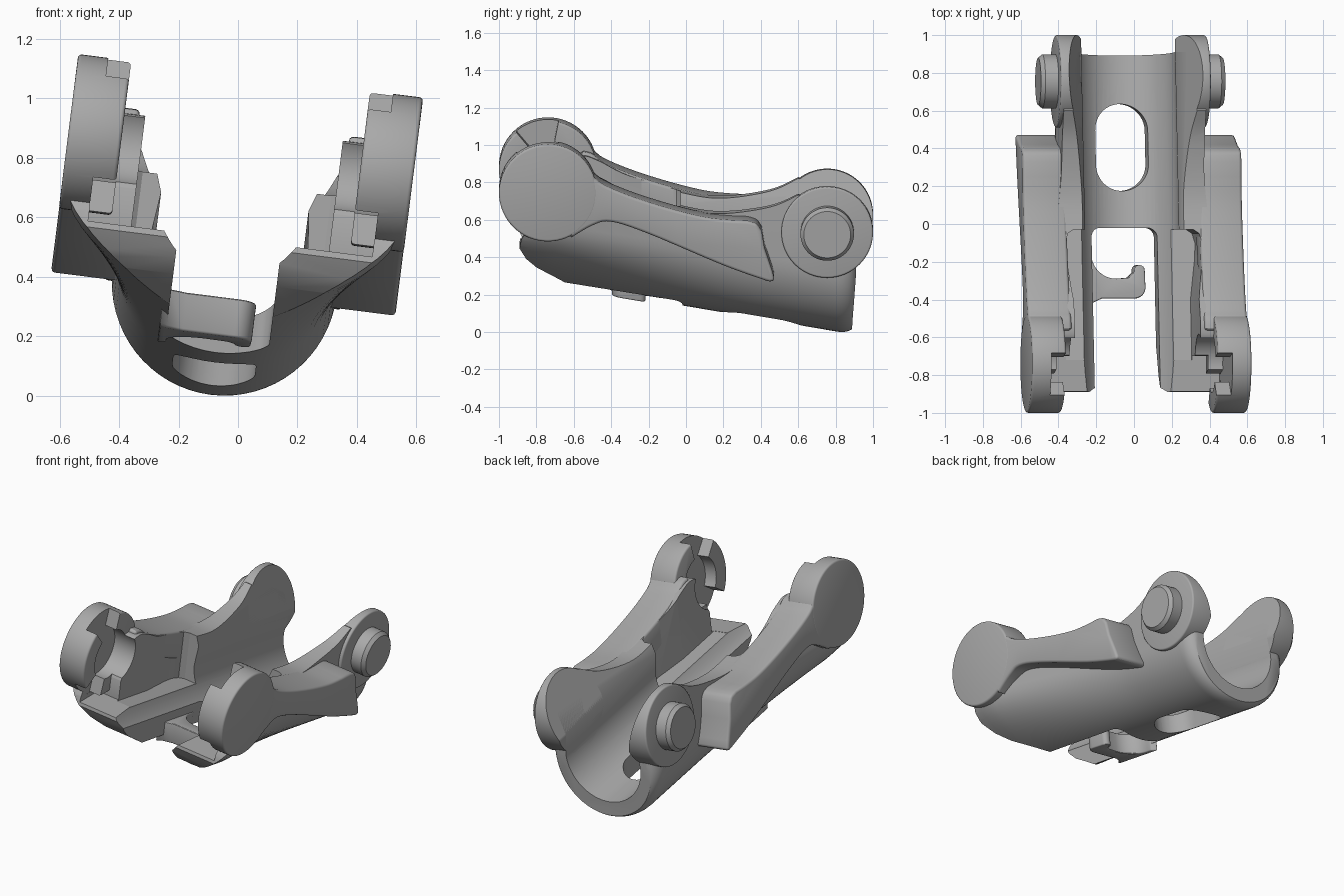
import bpy
import bmesh
from math import sin, cos, pi, radians, sqrt
from mathutils import Matrix, Vector

if "Cube" in bpy.data.objects:
    bpy.data.objects.remove(bpy.data.objects["Cube"])

grey = bpy.data.materials.new("plain grey")
grey.use_nodes = True
colour = (0.4, 0.4, 0.4, 1)
grey.diffuse_color = colour
grey.node_tree.nodes["Principled BSDF"].inputs["Base Color"].default_value = colour

SLOPE, BACK = 0.17, 0.8          # the channel climbs toward the front
OUTER, INNER = 0.38, 0.265       # channel radii
DISC = (-0.738, 0.816, 0.262)    # y, z, radius
LUG = (0.755, 0.58, 0.245)
parts, helpers = [], []


def rise(y):
    return SLOPE * (BACK - y)


def add(name, bm, helper=False):
    bmesh.ops.recalc_face_normals(bm, faces=bm.faces[:])
    if bm.calc_volume(signed=True) < 0:
        bmesh.ops.reverse_faces(bm, faces=bm.faces[:])
    mesh = bpy.data.meshes.new(name)
    bm.to_mesh(mesh)
    bm.free()
    obj = bpy.data.objects.new(name, mesh)
    bpy.context.collection.objects.link(obj)
    if helper:
        obj.hide_render = True
        helpers.append(obj)
    else:
        mesh.materials.append(grey)
        parts.append(obj)
    return obj


def loft(name, rings, helper=False):
    """Skin closed rings of points and cap both ends."""
    bm = bmesh.new()
    rows = [[bm.verts.new(p) for p in ring] for ring in rings]
    for r, q in zip(rows, rows[1:]):
        for i in range(len(r)):
            j = (i + 1) % len(r)
            bm.faces.new((r[i], r[j], q[j], q[i]))
    bm.faces.new(rows[0])
    bm.faces.new(rows[-1])
    return add(name, bm, helper)


def prism(name, pts, axis, a, b, helper=False, sheared=False):
    def place(p, t):
        x, y, z = {"x": (t, p[0], p[1]), "y": (p[0], t, p[1]), "z": (p[0], p[1], t)}[axis]
        return (x, y, z + (rise(y) if sheared else 0))
    return loft(name, [[place(p, t) for p in pts] for t in (a, b)], helper)


def arc(cx, cy, r, a, b, n=24):
    return [(cx + r * cos(radians(a + (b - a) * i / n)),
             cy + r * sin(radians(a + (b - a) * i / n))) for i in range(n + 1)]


def circle(cx, cy, r, n=64):
    return arc(cx, cy, r, 0, 360, n)[:-1]


def curve(pts, n=5):
    """Smooth open curve through the points."""
    v = [Vector(p) for p in [pts[0]] + pts + [pts[-1]]]
    out = []
    for p, q, r, s in zip(v, v[1:], v[2:], v[3:]):
        for i in range(n):
            t = i / n
            out.append(0.5 * (2 * q + (r - p) * t + (2 * p - 5 * q + 4 * r - s) * t * t
                              + (3 * q - p - 3 * r + s) * t ** 3))
    return [tuple(p) for p in out] + [pts[-1]]


def boolean(obj, tool, operation="DIFFERENCE"):
    m = obj.modifiers.new(tool.name, "BOOLEAN")
    m.operation, m.object, m.solver = operation, tool, "EXACT"


def bevel(obj, width, segments=3):
    m = obj.modifiers.new("soft edges", "BEVEL")
    m.width, m.segments, m.angle_limit = width, segments, radians(40)
    m.use_clamp_overlap = False


# Body: round trough, flared toward the front, with a rounded rear rim
def section(y):
    f = max(0, min(1, (0.3 - y) / 1.05)) ** 1.5
    k = max(0, min(1, (y - 0.81) / 0.1))
    r = OUTER - 0.07 * (1 - sqrt(1 - k * k))
    ring = [(-(r + 0.19 * f), y, 1.2)]
    for i in range(33):
        a = -pi / 2 + pi * i / 32
        ring.append((r * sin(a) + 0.19 * f * sin(a) ** 3, y, rise(y) + OUTER - r * cos(a)))
    return ring + [(r + 0.19 * f, y, 1.2)]


stations = [-0.95 + 1.75 * i / 28 for i in range(29)] + [0.81 + 0.1 * sin(i * pi / 16) for i in range(9)]
body = loft("channel_body", [section(y) for y in stations])

# Side outline that trims the body
top = curve([(-0.72, 0.61), (-0.68, 0.7), (-0.63, 0.87), (-0.55, 0.9), (-0.46, 0.87),
             (-0.3, 0.79), (0, 0.705), (0.2, 0.68), (0.45, 0.715), (0.6, 0.78)])
outline = ([(-0.7, 0.32), (-0.8, 0.385), (-0.855, 0.44), (-0.89, 0.505), (-0.88, 0.56), (-0.85, 0.61)] + top
           + [(0.8, 0.7), (0.95, 0.6), (0.91, 0.36), (0.89, 0.08), (0.88, -0.2),
              (-0.5, -0.2), (-0.6, 0.25)])
boolean(body, prism("outline_tool", outline, "x", -0.8, 0.8, True), "INTERSECT")

# Channel hollow: round floor, upright sides, flared mouth
hollow_pts = (arc(0, OUTER, INNER, 180, 360, 32)
              + [(0.25, 0.51), (0.36, 0.83), (0.36, 1.4), (-0.36, 1.4), (-0.36, 0.83), (-0.25, 0.51)])
hollow = prism("hollow_tool", hollow_pts, "y", -1.2, 1.2, True, True)
boolean(body, hollow)

# Oval floor hole and open front slot
oval = arc(0, 0.495, 0.14, 0, 180) + arc(0, 0.315, 0.14, 180, 360)
boolean(body, prism("oval_tool", oval, "z", -0.3, 0.4, True))
slot = arc(0.125, -0.07, 0.05, 0, 90, 8) + arc(-0.125, -0.07, 0.05, 90, 180, 8)
slot += [(-0.175, -1.2), (0.175, -1.2)]
boolean(body, prism("slot_tool", slot, "z", -0.3, 1.2, True))

# Hook reaching across the slot
hook_pts = ([(-0.2, -0.1), (-0.17, -0.13)] + arc(-0.04, -0.16, 0.13, 180, 270, 12)
            + [(0.03, -0.285), (0.055, -0.26)]
            + arc(0.085, -0.245, 0.028, 180, 0, 8)
            + arc(0.055, -0.335, 0.06, 0, -90, 8) + [(-0.12, -0.395), (-0.175, -0.42), (-0.2, -0.46)])
hook = prism("floor_hook", hook_pts, "z", -0.005, 0.125, False, True)
bevel(hook, 0.008)

for s, side in ((-1, "right"), (1, "left")):
    # Scooped pocket inside each wall, and the flat ledge at the front of each leg
    scoop = [(s * 0.2, -0.03), (s * 0.32, -0.03), (s * 0.35, -0.05), (s * 0.365, -0.1),
             (s * 0.362, -0.18), (s * 0.335, -0.4), (s * 0.335, -0.72), (s * 0.2, -0.72)]
    boolean(body, prism(side + "_scoop_tool", scoop, "z", 0.265, 1.3, True, True))
    ledge = [(s * 0.15, -1.1), (s * 0.482, -1.1), (s * 0.482, -0.7), (s * 0.15, -0.7)]
    boolean(body, prism(side + "_ledge_tool", ledge, "z", 0.525, 1.3, True))

    # Front disc with a round recess, open at the top and at the lower front
    y, z, r = DISC
    disc = prism(side + "_front_disc", circle(y, z, r), "x", s * 0.405, s * 0.585)
    bevel(disc, 0.012)
    recess = (arc(y, z, 0.35, 78, 130, 8) + arc(y, z, 0.155, 130, 213, 10)
              + arc(y, z, 0.275, 213, 258, 12) + arc(y, z, 0.155, 258, 437, 30))
    tool = prism(side + "_recess_tool", recess, "x", s * 0.3, s * 0.483, True)
    boolean(disc, tool)
    boolean(body, tool)

    # Raised arm panel running back from the disc to a pointed tail
    low = curve([(-0.62, 0.57), (-0.5, 0.64), (-0.4, 0.66), (-0.2, 0.595), (0.2, 0.425), (0.45, 0.335)])
    tail = [(0.475, 0.345), (0.46, 0.4), (0.42, 0.52), (0.405, 0.61), (0.38, 0.65), (0.33, 0.665)]
    high = curve([(0.25, 0.668), (0.1, 0.685), (-0.1, 0.735), (-0.3, 0.80), (-0.44, 0.86),
                  (-0.5, 0.905), (-0.56, 0.92)])
    arm = prism(side + "_arm_panel", low + tail + high, "x", s * 0.355, s * 0.584)
    bevel(arm, 0.016)
    boolean(arm, tool)

    # Rear lug, hollowed with the channel
    y, z, r = LUG
    lug = prism(side + "_rear_lug", circle(y, z, r), "x", s * 0.2, s * 0.4)
    bevel(lug, 0.01)
    boolean(lug, hollow)

    # Chamfered pivot pin
    steps = [(0.375, 0.143), (0.47, 0.143), (0.492, 0.125)]
    loft(side + "_pivot_pin", [[(s * x, p, q) for p, q in circle(y, z, rad, 48)] for x, rad in steps])

# Bake the cuts, lean the whole part sideways and set it on the ground
bpy.context.view_layer.update()
deps = bpy.context.evaluated_depsgraph_get()
baked = [bpy.data.meshes.new_from_object(o.evaluated_get(deps)) for o in parts]
lean = Matrix.Rotation(radians(7.2), 4, "Y") @ Matrix.Translation((-0.093, 0, 0))
for obj, mesh in zip(parts, baked):
    obj.modifiers.clear()
    mesh.transform(lean)
    obj.data = mesh
lowest = min(v.co.z for m in baked for v in m.vertices)
for mesh in baked:
    mesh.transform(Matrix.Translation((0, 0, -lowest)))
for obj in helpers:
    bpy.data.objects.remove(obj)

bpy.ops.object.select_all(action="DESELECT")
for obj in parts:
    obj.select_set(True)
bpy.context.view_layer.objects.active = parts[0]
bpy.ops.object.shade_smooth_by_angle(angle=radians(32))
